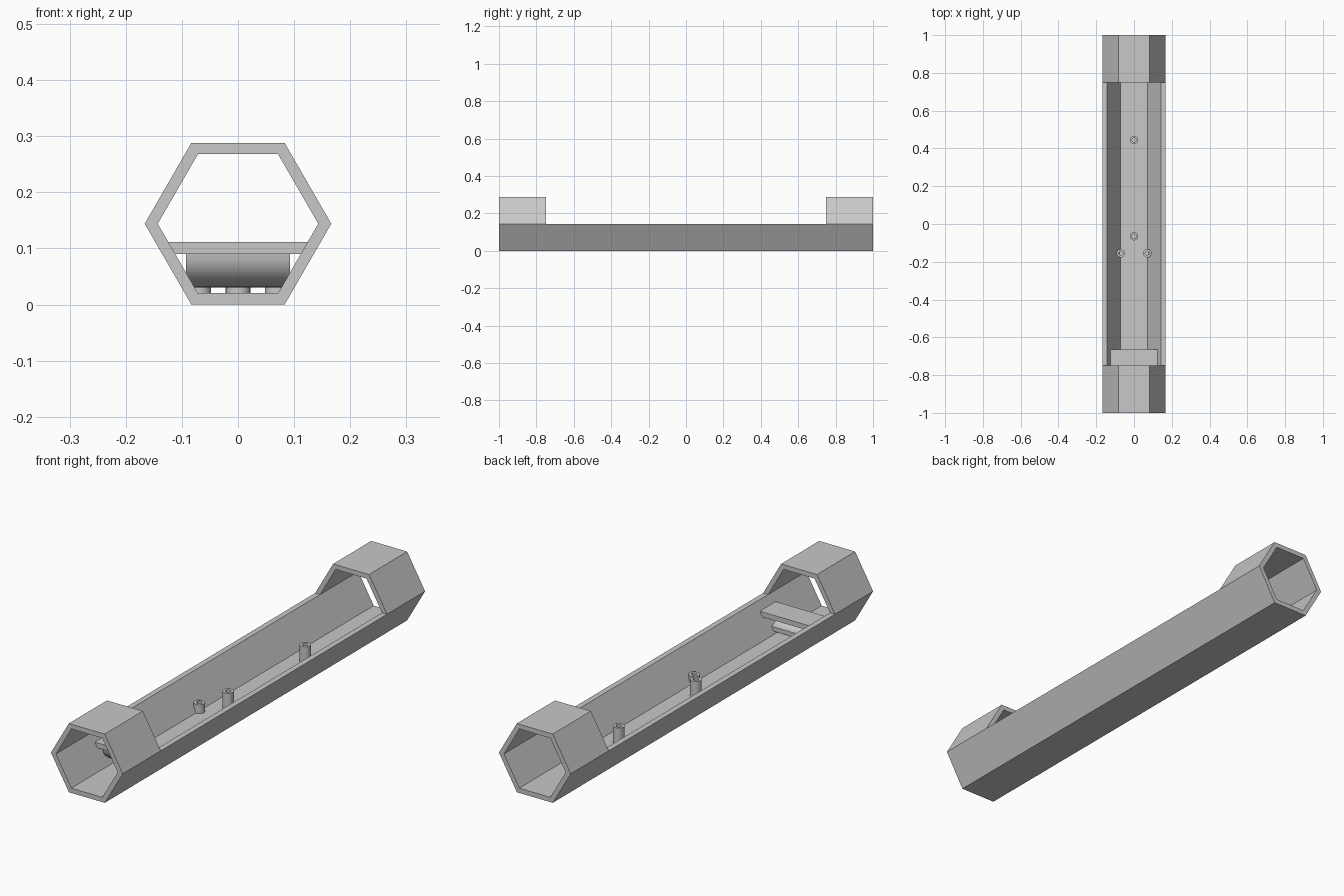
import bpy
import bmesh
import math

cube = bpy.data.objects.get("Cube")
if cube:
    bpy.data.objects.remove(cube, do_unlink=True)

grey = bpy.data.materials.new("light_grey")
grey.use_nodes = True
grey.diffuse_color = (0.58, 0.58, 0.58, 1)
grey.node_tree.nodes["Principled BSDF"].inputs["Base Color"].default_value = grey.diffuse_color

MID = 0.144                      # height of the tube axis
SLOPE = math.sqrt(3)
R_OUT, R_IN = MID * 2 / SLOPE, 0.143
FLOOR = MID - R_IN * SLOPE / 2


def make_object(name, bm):
    bmesh.ops.recalc_face_normals(bm, faces=bm.faces)
    mesh = bpy.data.meshes.new(name)
    bm.to_mesh(mesh)
    bm.free()
    mesh.materials.append(grey)
    obj = bpy.data.objects.new(name, mesh)
    bpy.context.collection.objects.link(obj)
    return obj


def prism(name, points, offset):
    """Extrude a closed outline along an offset vector."""
    bm = bmesh.new()
    face = bm.faces.new([bm.verts.new(p) for p in points])
    moved = bmesh.ops.extrude_face_region(bm, geom=[face])["geom"]
    verts = [v for v in moved if isinstance(v, bmesh.types.BMVert)]
    bmesh.ops.translate(bm, vec=offset, verts=verts)
    return make_object(name, bm)


def hexagon(radius, y):
    angles = [math.radians(60 * i) for i in range(6)]
    return [(radius * math.cos(a), y, MID + radius * math.sin(a)) for a in angles]


def cut(obj, cutter):
    mod = obj.modifiers.new("cut", "BOOLEAN")
    mod.operation = "DIFFERENCE"
    mod.solver = "EXACT"
    mod.object = cutter
    bpy.context.view_layer.objects.active = obj
    bpy.ops.object.modifier_apply(modifier=mod.name)
    bpy.data.objects.remove(cutter, do_unlink=True)


# Hexagonal tube with its upper half open between the two end collars
body = prism("hexagonal_body", hexagon(R_OUT, -1), (0, 2, 0))
cut(body, prism("bore_cutter", hexagon(R_IN, -1.1), (0, 2.2, 0)))
opening = [(x, -0.748, z) for x, z in ((-0.3, MID), (0.3, MID), (0.3, 0.4), (-0.3, 0.4))]
cut(body, prism("opening_cutter", opening, (0, 1.496, 0)))


# Shelf spanning the sloped walls
def wall_x(z):
    return R_IN - (MID - z) / SLOPE + 0.001


low, high = 0.09, 0.111
shelf = [(-wall_x(low), low), (wall_x(low), low), (wall_x(high), high), (-wall_x(high), high)]
prism("bracket_shelf", [(x, -0.77, z) for x, z in shelf], (0, 0.105, 0))

# Curved wall hanging below the shelf
outer, inner = [], []
for i in range(9):
    a = math.radians(90 * i / 8)
    outer.append((-0.69 - 0.07 * math.sin(a), 0.091 - 0.061 * math.cos(a)))
    inner.append((-0.69 - 0.052 * math.sin(a), 0.091 - 0.043 * math.cos(a)))
curve = outer + inner[::-1]
curved = prism("bracket_curved_wall", [(-0.093, y, z) for y, z in curve], (0.186, 0, 0))


# Hollow mounting posts, each with a blind hole
def post(name, x, y, top, sides=24):
    profile = [(0.022, FLOOR - 0.005), (0.022, top), (0.011, top), (0.011, FLOOR + 0.01)]
    bm = bmesh.new()
    rings = []
    for r, z in profile:
        angles = [2 * math.pi * i / sides for i in range(sides)]
        rings.append([bm.verts.new((x + r * math.cos(a), y + r * math.sin(a), z)) for a in angles])
    for a, b in zip(rings, rings[1:]):
        for i in range(sides):
            j = (i + 1) % sides
            bm.faces.new((a[i], a[j], b[j], b[i]))
    bm.faces.new(rings[0])
    bm.faces.new(rings[-1])
    return make_object(name, bm)


posts = [
    post("rear_post", 0, 0.445, 0.089),
    post("middle_post", 0, -0.065, 0.089),
    post("left_short_post", 0.07, -0.155, 0.057),
    post("right_short_post", -0.07, -0.155, 0.057),
]

# Smooth the round parts, keeping their edges sharp
bpy.ops.object.select_all(action="DESELECT")
for obj in posts + [curved]:
    obj.select_set(True)
bpy.context.view_layer.objects.active = curved
bpy.ops.object.shade_smooth_by_angle(angle=math.radians(30))
